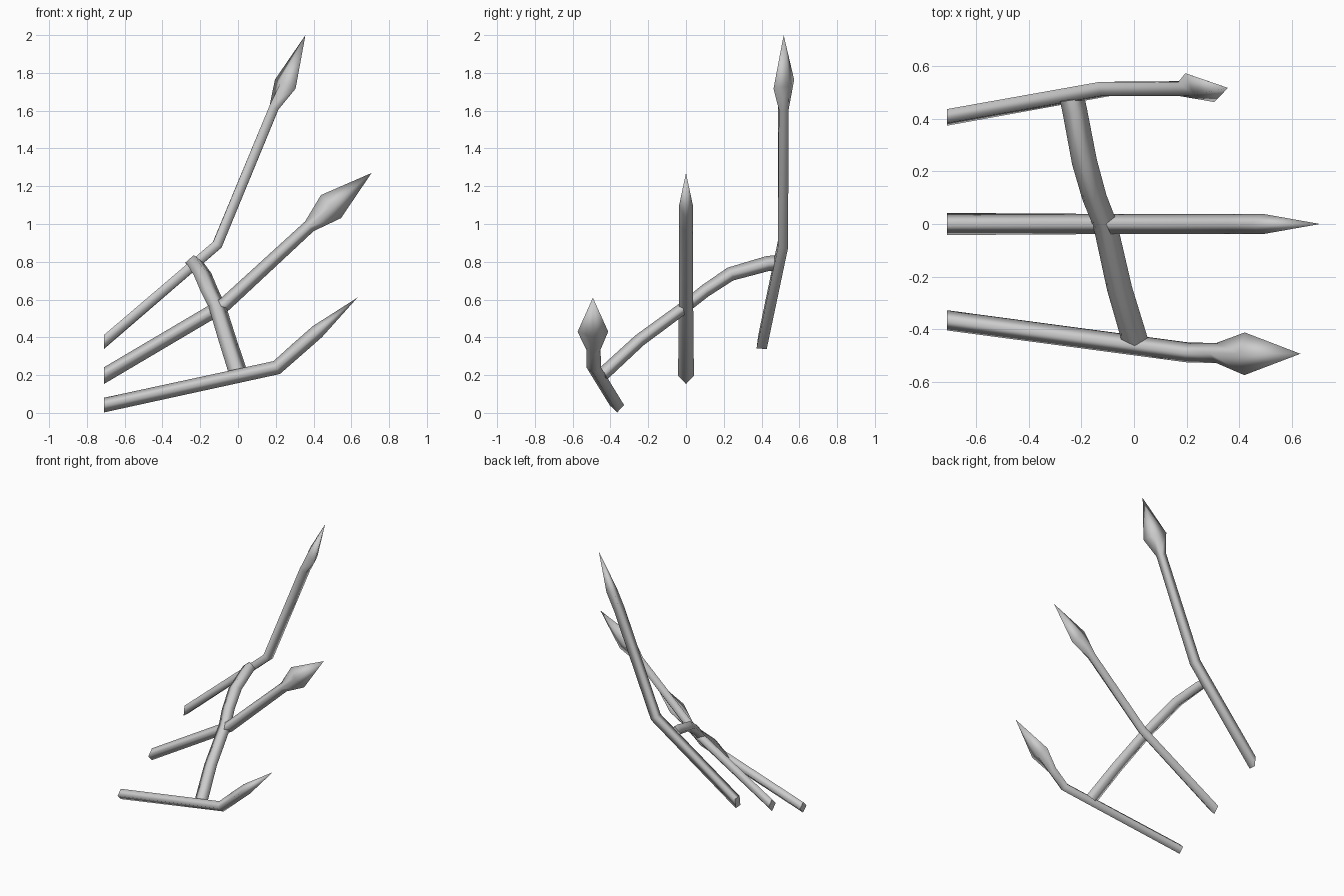
import bpy, bmesh
from mathutils import Vector

if "Cube" in bpy.data.objects:
    bpy.data.objects.remove(bpy.data.objects["Cube"])


def sweep(name, path, wide, cut_x=False, tip=None):
    """Four-sided diamond section swept along path: (x, y, z, half width, half thickness)."""
    wide = Vector(wide)
    pts = [Vector(p[:3]) for p in path]
    line = pts + ([Vector(tip)] if tip else [])
    bm = bmesh.new()
    rings = []
    for i, p in enumerate(pts):
        before = (line[i] - line[i - 1]).normalized() if i else Vector()
        after = (line[i + 1] - line[i]).normalized() if i + 1 < len(line) else Vector()
        d = (before + after).normalized()
        u = (wide - d * wide.dot(d)).normalized()
        v = d.cross(u)
        ring = []
        for o in (u * path[i][3], v * path[i][4], -u * path[i][3], -v * path[i][4]):
            if cut_x and i == 0:
                o = o - d * (o.x / d.x)      # tail is cut square to the x axis
            ring.append(bm.verts.new(p + o))
        rings.append(ring)
    sides = []
    for a, b in zip(rings, rings[1:]):
        for k in range(4):
            j = (k + 1) % 4
            sides.append(bm.faces.new((a[k], a[j], b[j], b[k])))
    bm.faces.new(rings[0][::-1])
    if tip:
        apex = bm.verts.new(tip)
        for k in range(4):
            sides.append(bm.faces.new((rings[-1][k], rings[-1][(k + 1) % 4], apex)))
    else:
        bm.faces.new(rings[-1])
    for f in sides:
        f.smooth = True
    bmesh.ops.recalc_face_normals(bm, faces=bm.faces)
    mesh = bpy.data.meshes.new(name)
    bm.to_mesh(mesh)
    bm.free()
    ob = bpy.data.objects.new(name, mesh)
    bpy.context.collection.objects.link(ob)
    return ob


R = 0.038   # shaft half width
H = 0.081   # spearhead half width

# Spears: tail, bend, head base, widest point of head, tip
sweep("upper_spear", [(-.71, .405, .375, R, R), (-.11, .513, .89, R, R),
                      (.19, .515, 1.615, R * .9, R), (.25, .518, 1.74, H, R)],
      (-.11, .107, .04), True, (.357, .517, 2.0))
sweep("middle_spear", [(-.71, 0, .197, R, .042), (-.07, 0, .575, R, R),
                       (.378, 0, .988, R * .9, R), (.492, 0, 1.092, H, R)],
      (0, 0, 1), True, (.707, 0, 1.27))
sweep("lower_spear", [(-.71, -.366, .041, R, R), (.205, -.488, .24, R, R),
                      (.312, -.49, .335, R, R), (.42, -.493, .43, H, R)],
      (0, 1, 0), True, (.632, -.493, .61))

# Curved bar that ties the three spears together
sweep("cross_bar", [(-.235, .475, .795, .047, .04), (-.225, .43, .79, .047, .04),
                    (-.188, .235, .735, .048, .037), (-.15, .1, .645, .047, .034),
                    (-.11, 0, .565, .046, .032), (-.055, -.245, .385, .048, .034),
                    (.003, -.44, .205, .05, .036)], (1, 0, 0))
